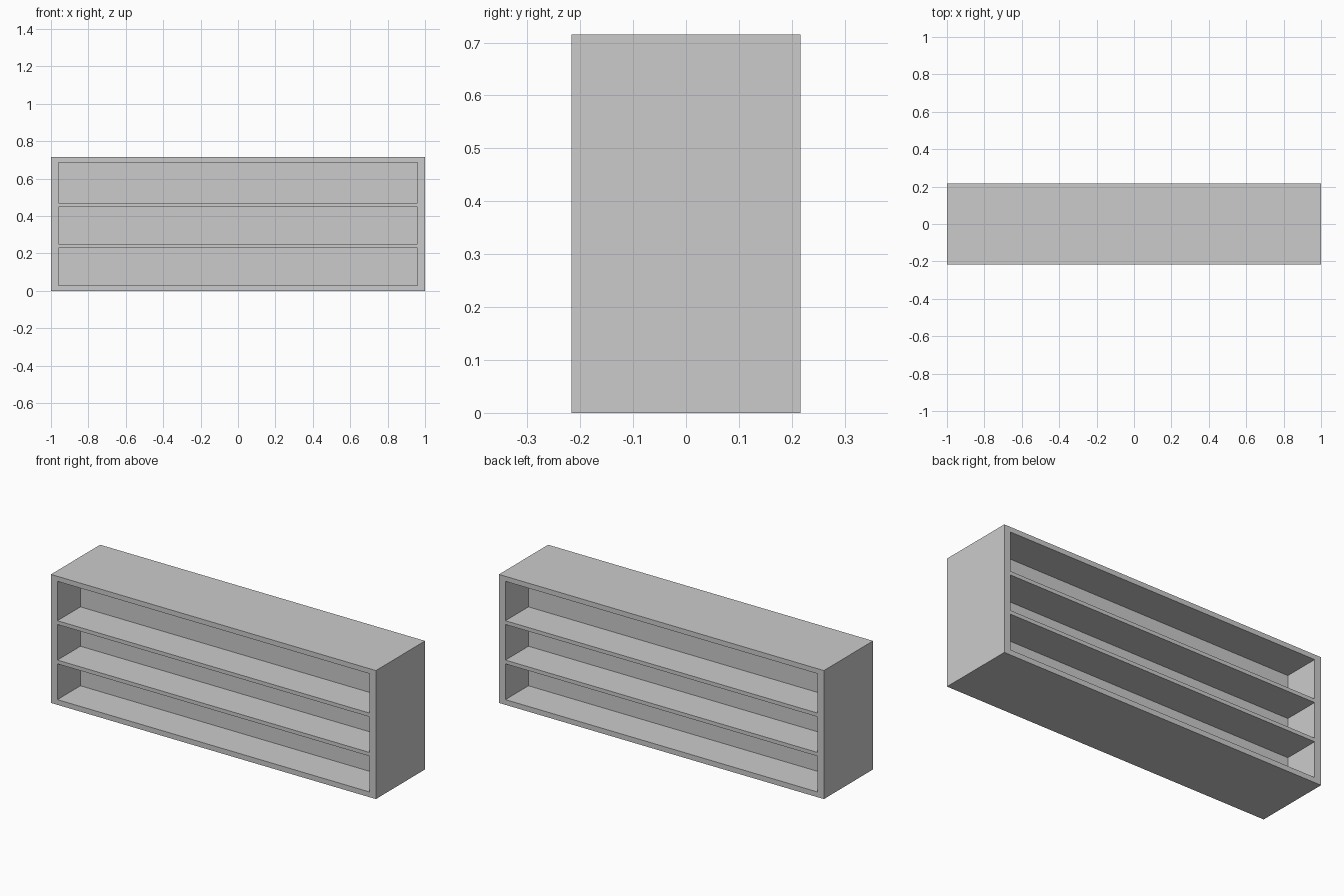
import bpy, bmesh
from mathutils import Matrix, Vector

if "Cube" in bpy.data.objects:
    bpy.data.objects.remove(bpy.data.objects["Cube"])

WIDTH, DEPTH, HEIGHT = 2.0, 0.432, 0.715
INNER_X = 0.96            # half width of the openings
PANEL = 0.014             # half thickness of the central divider panel
BAYS = [(0.029, 0.228), (0.249, 0.447), (0.468, 0.687)]  # z range of each bay


def add_box(bm, lo, hi):
    lo, hi = Vector(lo), Vector(hi)
    m = Matrix.Translation((lo + hi) / 2) @ Matrix.Diagonal((*(hi - lo), 1))
    bmesh.ops.create_cube(bm, size=1, matrix=m)


def make_object(name, boxes):
    bm = bmesh.new()
    for lo, hi in boxes:
        add_box(bm, lo, hi)
    mesh = bpy.data.meshes.new(name)
    bm.to_mesh(mesh)
    bm.free()
    obj = bpy.data.objects.new(name, mesh)
    bpy.context.collection.objects.link(obj)
    return obj


# Solid shelf block
shelf = make_object("double_sided_shelf", [
    ((-WIDTH / 2, -DEPTH / 2, 0), (WIDTH / 2, DEPTH / 2, HEIGHT))])

# Bay cutters on front and back, leaving the central panel standing
cuts = []
for z0, z1 in BAYS:
    cuts.append(((-INNER_X, -DEPTH, z0), (INNER_X, -PANEL, z1)))
    cuts.append(((-INNER_X, PANEL, z0), (INNER_X, DEPTH, z1)))
cutter = make_object("bay_cutter", cuts)
cutter.hide_render = True

# Hollow out the bays, then discard the cutter
mod = shelf.modifiers.new("bays", 'BOOLEAN')
mod.operation = 'DIFFERENCE'
mod.solver = 'EXACT'
mod.object = cutter
bpy.context.view_layer.objects.active = shelf
bpy.ops.object.modifier_apply(modifier=mod.name)
bpy.data.objects.remove(cutter)
